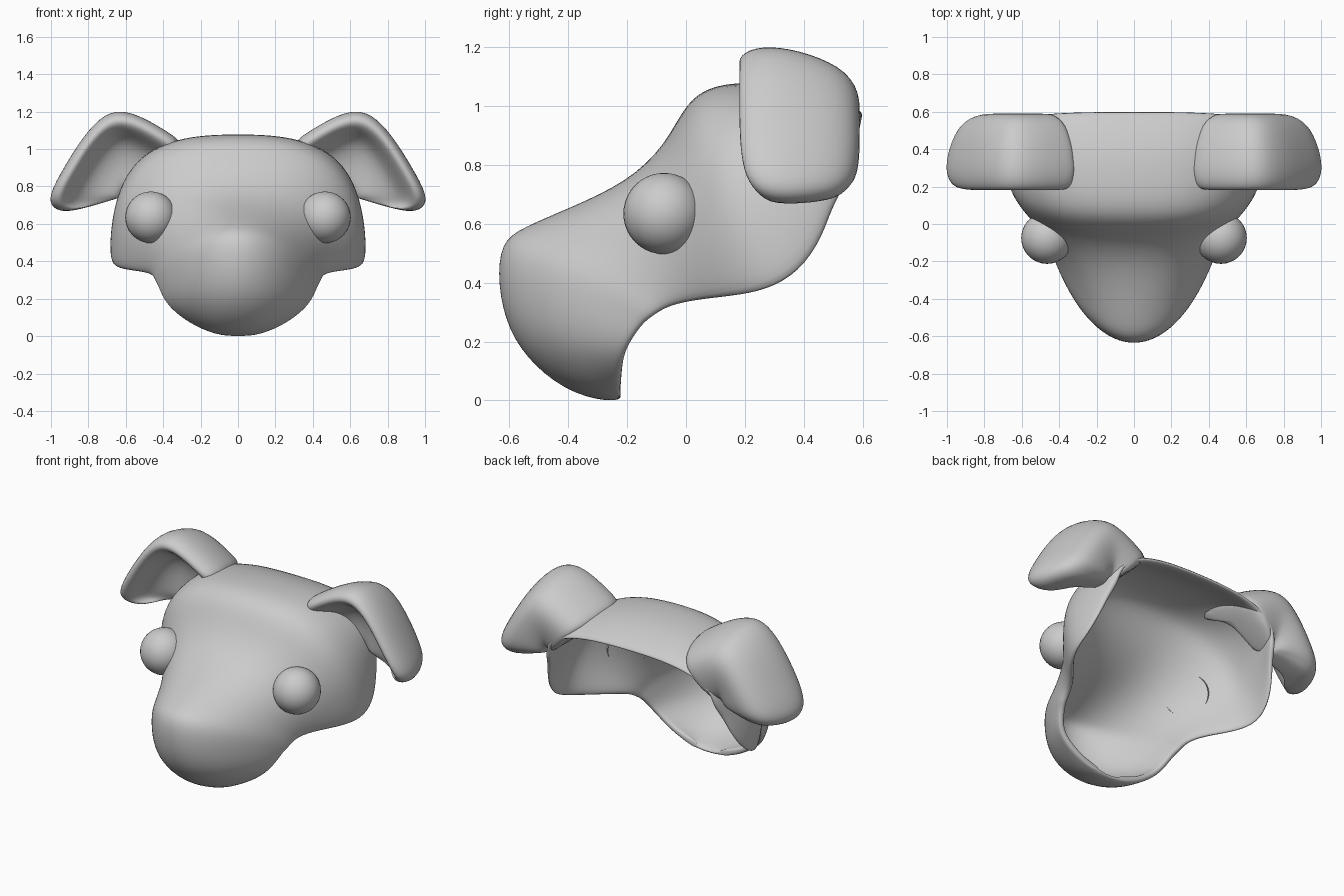
import bpy, bmesh
from math import sin, cos, pi
from mathutils import Vector

if "Cube" in bpy.data.objects:
    bpy.data.objects.remove(bpy.data.objects["Cube"])


def make_object(name, verts, faces):
    me = bpy.data.meshes.new(name)
    me.from_pydata(verts, [], faces)
    for p in me.polygons:
        p.use_smooth = True
    ob = bpy.data.objects.new(name, me)
    bpy.context.collection.objects.link(ob)
    return ob


def subdivide(ob, levels):
    m = ob.modifiers.new("smooth", 'SUBSURF')
    m.levels = m.render_levels = levels


# Head mask: ribs run from centre profile (y, z) to open rim (x, y, z); last value = squareness
ribs = [
    ((.615, .985), (.60, .55, .74), 2.7), ((.42, 1.07), (.63, .50, .65), 2.7),
    ((.22, 1.085), (.66, .47, .55), 2.7), ((.09, 1.075), (.69, .39, .43), 2.65),
    ((.00, 1.02), (.69, .27, .365), 2.6), ((-.07, .87), (.61, .14, .345), 2.5),
    ((-.20, .745), (.51, .03, .335), 2.25), ((-.40, .655), (.46, -.06, .32), 1.75),
    ((-.56, .59), (.45, -.11, .29), 1.4), ((-.635, .54), (.43, -.15, .26), 1.3),
    ((-.645, .40), (.41, -.185, .21), 1.3), ((-.61, .24), (.37, -.215, .15), 1.4),
    ((-.52, .115), (.29, -.22, .085), 1.6), ((-.38, .015), (.19, -.22, .035), 2),
    ((-.22, -.01), (.08, -.22, .005), 2),
]
N = 16
verts, faces = [], []
for (cy, cz), (bx, by, bz), n in ribs:
    for j in range(N + 1):
        t = (j / N - .5) * pi
        s = abs(sin(t)) ** min(1, 2 / n) * (1 if t >= 0 else -1)
        f = 1 - max(cos(t), 0) ** (2 / n)
        verts.append((bx * s, cy + (by - cy) * f, cz + (bz - cz) * f))
W = N + 1
for i in range(len(ribs) - 1):
    for j in range(N):
        a = i * W + j
        faces.append((a, a + W, a + W + 1, a + 1))
head = make_object("head_mask", verts, faces)
shell = head.modifiers.new("shell", 'SOLIDIFY')
shell.thickness = .04
shell.offset = -1
subdivide(head, 2)

# Ears: arch in front view (x, z, depth factor) swept with a cupped section (scale, y)
arch = [(.27, 1.025, .95), (.35, 1.085, 1), (.48, 1.165, 1), (.60, 1.215, 1),
        (.71, 1.205, 1), (.83, 1.08, 1), (.94, .90, 1), (1.02, .755, .93),
        (1.005, .68, .7), (.91, .655, .5)]
section = [(.03, .53), (.3, .58), (.6, .60), (.81, .55), (.94, .42), (1.0, .28),
           (.95, .19), (.84, .17), (.74, .24), (.62, .34), (.3, .38), (.03, .38)]
FX, FZ, MID = .60, .75, .43
M = len(section)


def ear(name, side):
    vs = [(side * (FX + s * (x - FX)), MID + (y - MID) * k, FZ + s * (z - FZ))
          for x, z, k in arch for s, y in section]
    fs = [(i * M + j, i * M + (j + 1) % M, (i + 1) * M + (j + 1) % M, (i + 1) * M + j)
          for i in range(len(arch) - 1) for j in range(M)]
    fs += [tuple(range(M)), tuple(range((len(arch) - 1) * M, len(arch) * M))]
    ob = make_object(name, vs, fs)
    bm = bmesh.new()
    bm.from_mesh(ob.data)
    bmesh.ops.recalc_face_normals(bm, faces=bm.faces)
    bm.to_mesh(ob.data)
    bm.free()
    subdivide(ob, 2)


# Eyes: balls with the hidden inner side cut away
def eye(name, side):
    centre = Vector((side * .465, -.075, .635))
    out = Vector((side * .76, -.62, .2)).normalized()
    bm = bmesh.new()
    bmesh.ops.create_uvsphere(bm, u_segments=32, v_segments=20, radius=.138)
    bmesh.ops.translate(bm, verts=bm.verts, vec=centre)
    bmesh.ops.bisect_plane(bm, geom=bm.verts[:] + bm.edges[:] + bm.faces[:],
                           plane_co=centre - out * .05, plane_no=out, clear_inner=True)
    ob = make_object(name, [], [])
    bm.to_mesh(ob.data)
    bm.free()
    for p in ob.data.polygons:
        p.use_smooth = True


for label, side in (("left", -1), ("right", 1)):
    ear(label + "_ear", side)
    eye(label + "_eye", side)
